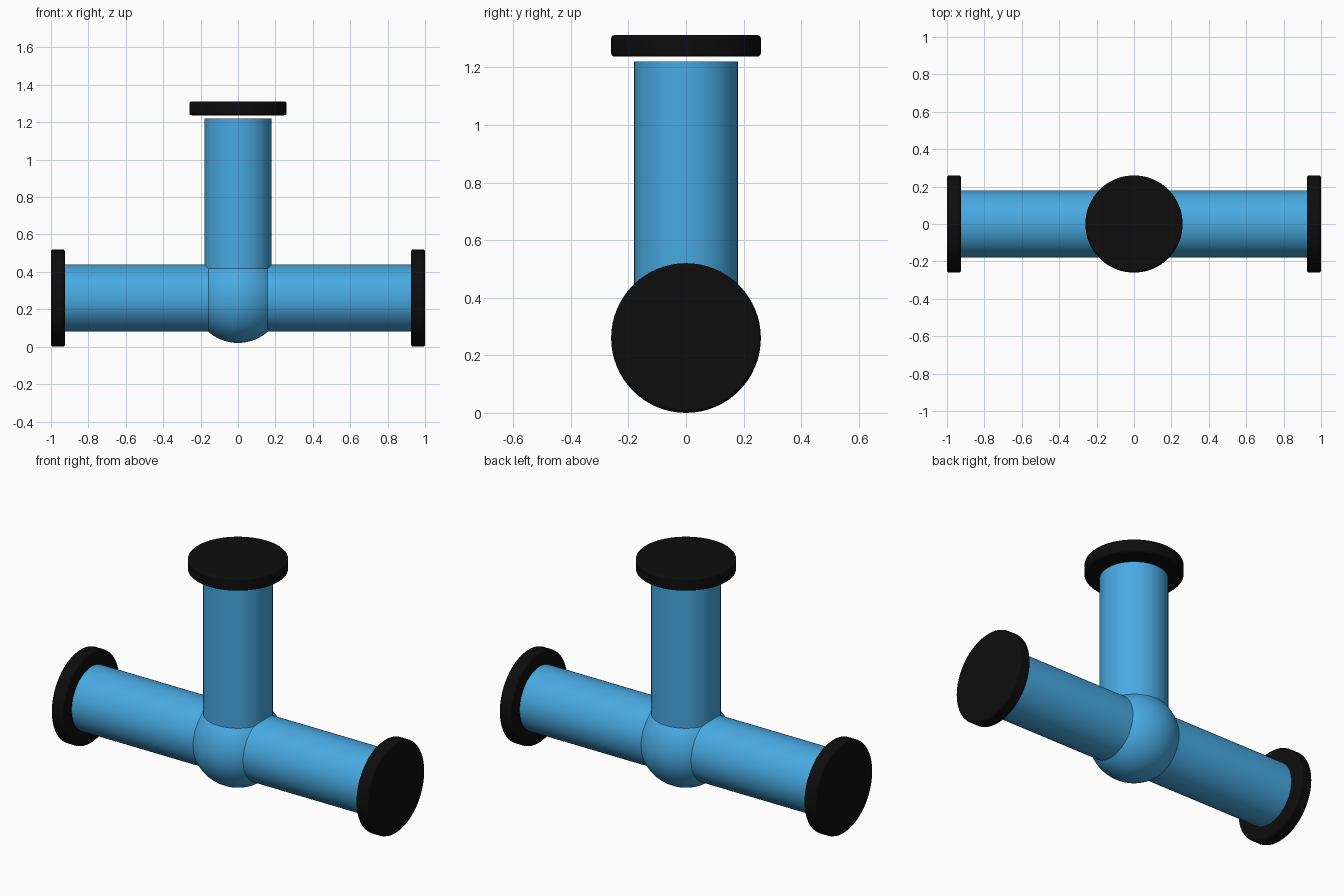
import bpy
from math import pi, radians

if "Cube" in bpy.data.objects:
    bpy.data.objects.remove(bpy.data.objects["Cube"])

AXIS_Z = 0.26      # height of the horizontal run
PIPE_R = 0.18
CAP_R, CAP_T = 0.26, 0.075


def material(name, color):
    mat = bpy.data.materials.new(name)
    mat.diffuse_color = color
    mat.use_nodes = True
    mat.node_tree.nodes["Principled BSDF"].inputs["Base Color"].default_value = mat.diffuse_color
    return mat


blue = material("blue_paint", (0.065, 0.40, 0.76, 1))
black = material("black_rubber", (0.004, 0.004, 0.004, 1))


def finish(name, mat):
    obj = bpy.context.object
    obj.name = name
    obj.data.materials.append(mat)
    bpy.ops.object.shade_smooth_by_angle(angle=radians(35))
    return obj


def cylinder(name, mat, radius, length, centre, along_x=False):
    bpy.ops.mesh.primitive_cylinder_add(
        vertices=64, radius=radius, depth=length, location=centre,
        rotation=(0, pi / 2 if along_x else 0, 0))
    return finish(name, mat)


def cap(name, centre, along_x=False):
    obj = cylinder(name, black, CAP_R, CAP_T, centre, along_x)
    bevel = obj.modifiers.new("rounded_rim", 'BEVEL')
    bevel.width = 0.012
    bevel.segments = 3
    bevel.limit_method = 'ANGLE'
    bevel.angle_limit = radians(40)


# Horizontal run and upright branch
cylinder("horizontal_pipe", blue, PIPE_R, 1.85, (0, 0, AXIS_Z), True)
cylinder("upright_pipe", blue, PIPE_R, 0.96, (0, 0, AXIS_Z + 0.48))

# Ball joint where the pipes meet
bpy.ops.mesh.primitive_uv_sphere_add(
    segments=64, ring_count=32, radius=0.24, location=(0, 0, AXIS_Z))
finish("ball_joint", blue)

# End caps; the top one floats just above its pipe
for side, label in ((-1, "left"), (1, "right")):
    cap(label + "_cap", (side * (1 - CAP_T / 2), 0, AXIS_Z), True)
cap("top_cap", (0, 0, 1.2745))
